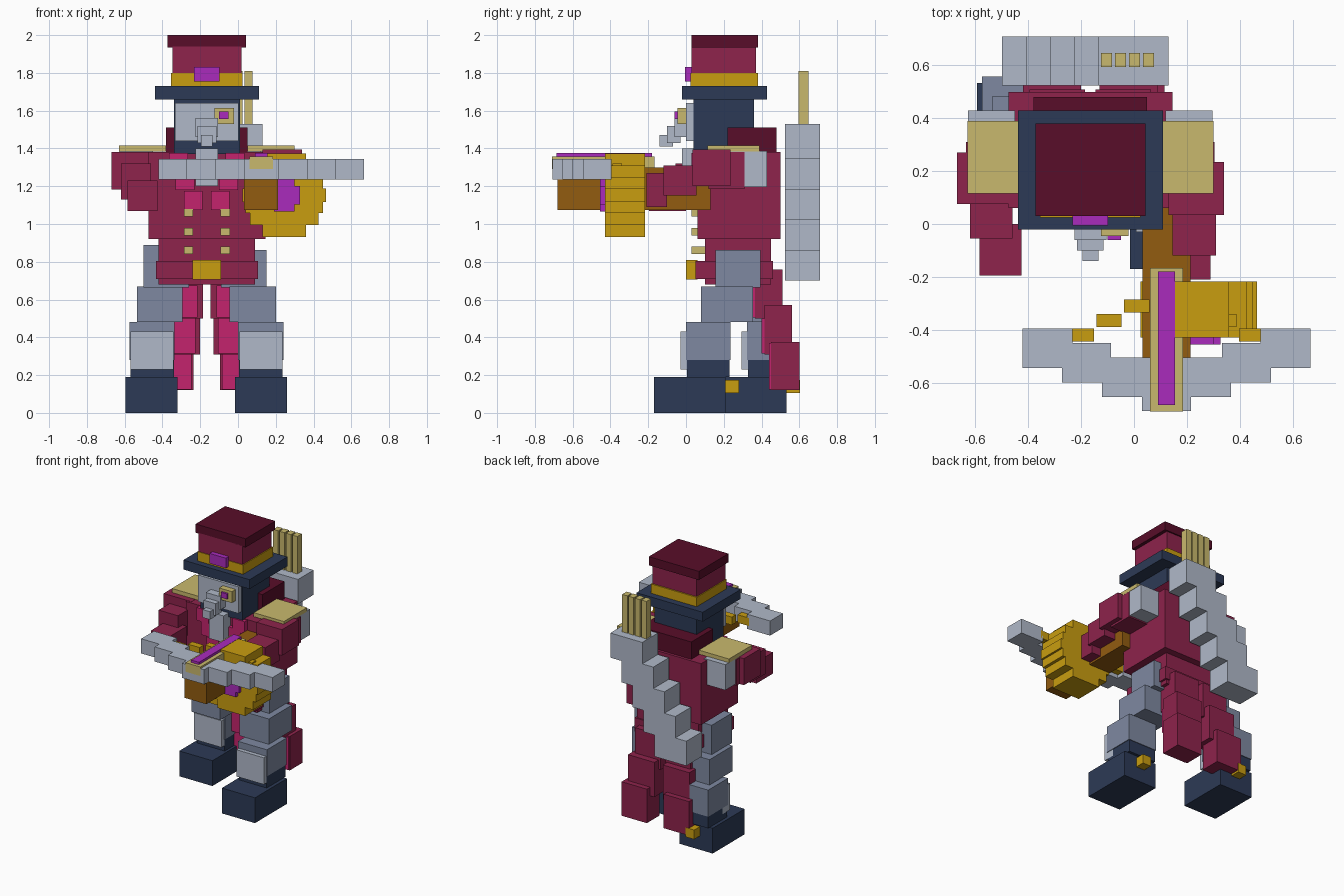
import bpy
import bmesh
from mathutils import Vector

start_cube = bpy.data.objects.get("Cube")
if start_cube:
    bpy.data.objects.remove(start_cube, do_unlink=True)

MIDDLE = -.165      # body centre line
BOW_MIDDLE = .123   # crossbow centre line


def linear(value):
    value /= 255
    return value / 12.92 if value < .04 else ((value + .055) / 1.055) ** 2.4


def material(name, *rgb):
    colour = (*[linear(c) for c in rgb], 1)
    mat = bpy.data.materials.new(name)
    mat.use_nodes = True
    mat.diffuse_color = colour
    shader = next(n for n in mat.node_tree.nodes if n.type == 'BSDF_PRINCIPLED')
    shader.inputs["Base Color"].default_value = colour
    return mat


crimson = material("crimson", 142, 35, 76)
maroon = material("dark_maroon", 88, 13, 41)
navy = material("navy", 44, 58, 86)
steel = material("light_steel", 176, 185, 201)
slate = material("slate", 126, 137, 161)
gold = material("gold", 201, 157, 16)
tan = material("tan", 201, 185, 109)
purple = material("purple", 170, 43, 188)
pink = material("pink", 196, 36, 109)
brown = material("brown", 146, 92, 16)


def box(name, mat, x, y, z):
    """Block spanning the given ranges."""
    bm = bmesh.new()
    bmesh.ops.create_cube(bm, size=1)
    low, high = Vector((x[0], y[0], z[0])), Vector((x[1], y[1], z[1]))
    bmesh.ops.scale(bm, vec=high - low, verts=bm.verts)
    bmesh.ops.translate(bm, vec=(low + high) / 2, verts=bm.verts)
    mesh = bpy.data.meshes.new(name)
    bm.to_mesh(mesh)
    bm.free()
    mesh.materials.append(mat)
    obj = bpy.data.objects.new(name, mesh)
    bpy.context.collection.objects.link(obj)
    return obj


def centred(name, mat, half, y, z, middle=MIDDLE):
    """Block symmetric about a centre line."""
    box(name, mat, (middle - half, middle + half), y, z)


def pair(name, mat, x, y, z, middle=MIDDLE):
    """Mirrored blocks; x is the distance from the centre line."""
    box("left_" + name, mat, (middle + x[0], middle + x[1]), y, z)
    box("right_" + name, mat, (middle - x[1], middle - x[0]), y, z)


# Hat
centred("hat_brim", navy, half=.275, y=(-.02, .43), z=(1.66, 1.73))
centred("hat_band", gold, half=.19, y=(.025, .38), z=(1.73, 1.8))
centred("hat_crown", crimson, half=.183, y=(.03, .37), z=(1.8, 1.94))
centred("hat_top", maroon, half=.208, y=(.03, .38), z=(1.935, 2))
centred("hat_gem", purple, half=.067, y=(-.005, .03), z=(1.755, 1.83))

# Head, stepped beak and monocle
centred("head", navy, half=.175, y=(.04, .36), z=(1.37, 1.66))
centred("face_mask", steel, half=.168, y=(0, .045), z=(1.44, 1.64))
centred("beak_base", steel, half=.06, y=(-.06, .01), z=(1.46, 1.56))
centred("beak_bridge", steel, half=.05, y=(-.1, -.03), z=(1.43, 1.52))
centred("beak_tip", steel, half=.03, y=(-.14, -.07), z=(1.41, 1.47))
box("monocle_rim", tan, x=(-.125, -.02), y=(-.045, .01), z=(1.53, 1.615))
box("monocle_lens", purple, x=(-.1, -.05), y=(-.06, -.04), z=(1.555, 1.595))

# Coat
centred("coat_chest", crimson, half=.31, y=(.06, .5), z=(.92, 1.38))
centred("coat_waist", crimson, half=.255, y=(.1, .45), z=(.68, .92))
centred("collar", maroon, half=.215, y=(.22, .48), z=(1.37, 1.51))
centred("cravat", steel, half=.06, y=(-.02, .07), z=(1.2, 1.4))
centred("belt", crimson, half=.27, y=(.05, .46), z=(.71, .805))
centred("belt_buckle", gold, half=.075, y=(0, .06), z=(.705, .81))
pair("upper_lapel", pink, x=(.1, .2), y=(.03, .08), z=(1.28, 1.375))
pair("middle_lapel", pink, x=(.065, .165), y=(.032, .08), z=(1.18, 1.3))
pair("lower_lapel", pink, x=(.022, .12), y=(.034, .08), z=(1.075, 1.175))
for height in (.86, .96, 1.06):
    pair("button", tan, x=(.073, .122), y=(.03, .11), z=(height - .02, height + .02))

# Split coat tails with lining
pair("upper_tail", crimson, x=(.02, .23), y=(.365, .51), z=(.5, .76))
pair("middle_tail", crimson, x=(.035, .255), y=(.415, .56), z=(.31, .57))
pair("lower_tail", crimson, x=(.07, .28), y=(.45, .6), z=(.12, .375))
pair("upper_lining", pink, x=(.05, .225), y=(.35, .37), z=(.505, .675))
pair("middle_lining", pink, x=(.06, .25), y=(.4, .42), z=(.315, .5))
pair("lower_lining", pink, x=(.08, .275), y=(.44, .455), z=(.125, .37))

# Shoulders
pair("shoulder_pad", tan, x=(.215, .465), y=(.115, .39), z=(1.385, 1.415))
pair("shoulder_guard", steel, x=(.285, .463), y=(.2, .43), z=(1.195, 1.387))
pair("shoulder_sleeve", crimson, x=(.28, .47), y=(.12, .31), z=(1.185, 1.38))

# Arms
box("right_upper_arm", crimson, x=(-.67, -.44), y=(.075, .27), z=(1.183, 1.382))
box("right_forearm", crimson, x=(-.62, -.46), y=(-.055, .12), z=(1.13, 1.32))
box("right_hand", crimson, x=(-.585, -.425), y=(-.195, 0), z=(1.07, 1.23))
box("left_upper_arm", crimson, x=(.13, .34), y=(.035, .235), z=(1.2, 1.395))
box("left_forearm", crimson, x=(.145, .31), y=(-.12, .055), z=(1.15, 1.31))
box("left_hand", crimson, x=(.13, .29), y=(-.21, -.1), z=(1.09, 1.27))


def leg(side, inner, outward, back):
    """One stepped, armoured leg; inner is the boot's inside edge."""
    def part(name, mat, x, y, z):
        xs = sorted(inner + outward * v for v in x)
        box(side + "_" + name, mat, xs, [v + back for v in y], z)
    part("boot", navy, x=(0, .275), y=(-.17, .21), z=(0, .19))
    part("ankle", navy, x=(.02, .25), y=(.005, .23), z=(.19, .29))
    part("shin", slate, x=(.015, .255), y=(0, .235), z=(.28, .48))
    part("shin_plate", steel, x=(.022, .25), y=(-.03, .06), z=(.23, .43))
    part("boot_spur", gold, x=(.1, .17), y=(.2, .28), z=(.105, .175))


leg("left", inner=-.015, outward=1, back=0)
leg("right", inner=-.32, outward=-1, back=.323)
box("left_thigh", slate, x=(-.045, .2), y=(.08, .355), z=(.48, .67))
box("right_thigh", slate, x=(-.535, -.295), y=(.21, .485), z=(.48, .67))
box("left_hip_guard", slate, x=(-.09, .152), y=(.155, .395), z=(.665, .863))
box("right_hip_guard", slate, x=(-.5, -.26), y=(.17, .41), z=(.665, .89))

# Diagonal quiver and its bolts
for step in range(5):
    x, z = -.5 + .0915 * step, .7 + .161 * step
    box("quiver_step", steel, (x, x + .265), (.525, .71), (z, z + .185))
for step in range(4):
    x = -.125 + .053 * step
    box("quiver_bolt", tan, (x, x + .042), y=(.595, .648), z=(1.5, 1.81))

# Crossbow stock, rail and loaded bolt
centred("stock", brown, half=.09, y=(-.68, .13), z=(1.075, 1.3), middle=BOW_MIDDLE)
centred("rail", tan, half=.062, y=(-.71, -.167), z=(1.29, 1.358), middle=BOW_MIDDLE)
centred("loaded_bolt", purple, half=.032, y=(-.685, -.18), z=(1.35, 1.376), middle=BOW_MIDDLE)

# Bow limbs and stepped string
centred("bow_centre", steel, half=.092, y=(-.708, -.55), z=(1.235, 1.345), middle=BOW_MIDDLE)
for step, reach in enumerate([(.05, .245), (.21, .395), (.355, .545)]):
    y = -.655 + .055 * step
    pair("bow_limb", steel, reach, (y, y + .15), (1.235, 1.345), BOW_MIDDLE)
for step in range(3):
    x, y = .065 + .105 * step, -.335 - .055 * step
    pair("bow_string", gold, (x, x + .095), (y, y + .05), (1.26, 1.32), BOW_MIDDLE)

# Drum magazine built from crossed slabs, with its hub
drum_x, drum_z = .245, 1.152
for half, tall in ((.115, .222), (.182, .158), (.205, .095), (.22, .035)):
    centred("drum_slab", gold, half, (-.43, -.217), (drum_z - tall, drum_z + tall), drum_x)
for half, tall in ((.055, .087), (.082, .05)):
    centred("drum_hub", purple, half, (-.456, -.42), (drum_z - tall, drum_z + tall), drum_x)
